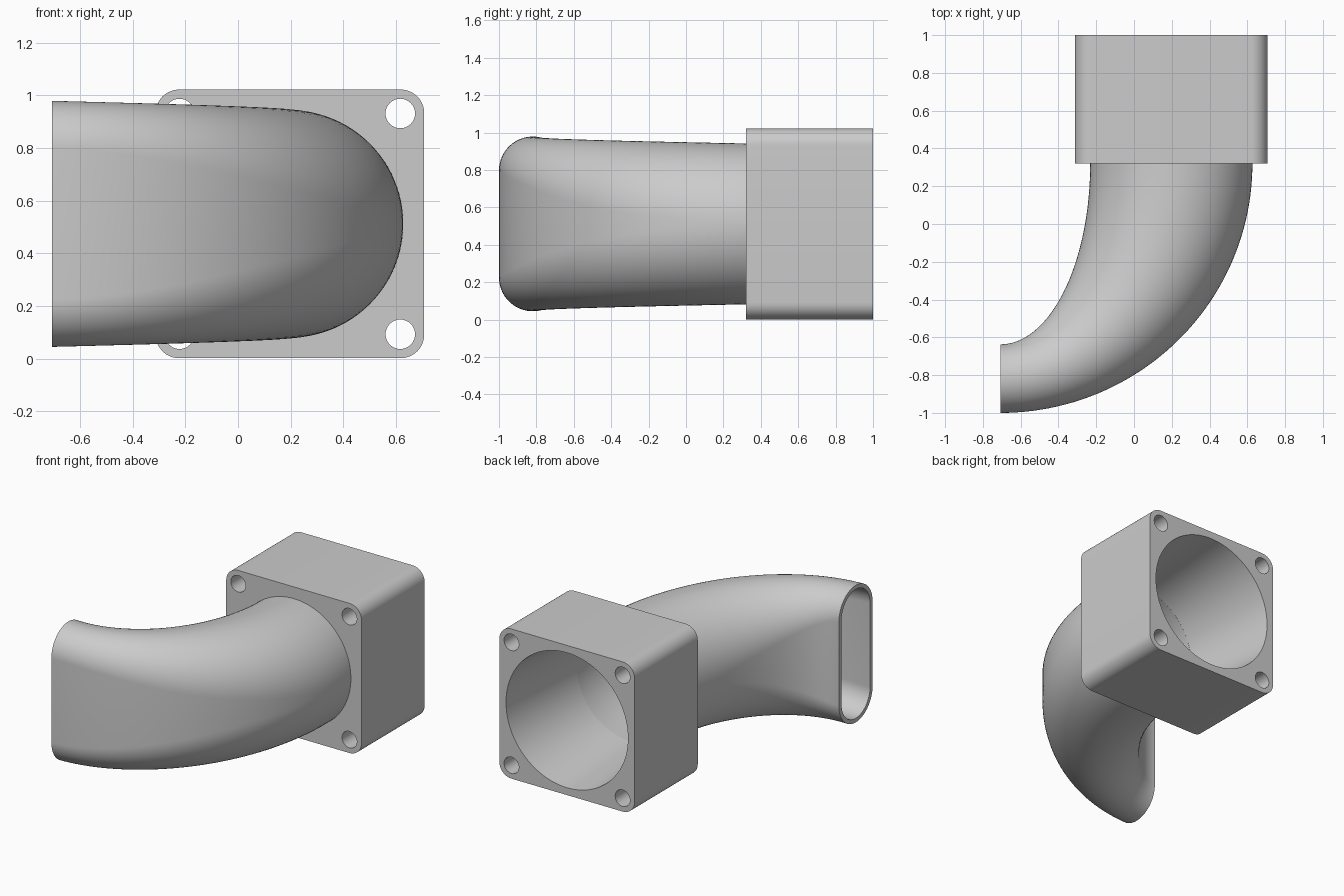
import bpy, bmesh
from math import sin, cos, pi
from mathutils import Vector

cube = bpy.data.objects.get("Cube")
if cube:
    bpy.data.objects.remove(cube, do_unlink=True)

grey = bpy.data.materials.new("light grey plastic")
grey.use_nodes = True
colour = (0.6, 0.6, 0.6, 1)
grey.diffuse_color = colour
grey.node_tree.nodes["Principled BSDF"].inputs["Base Color"].default_value = colour

CX, CZ = 0.197, 0.512        # centre of the square housing
FRONT, BACK = 0.32, 1.0      # housing depth range
HALF, CORNER = 0.51, 0.09
PIPE_R, BORE_R, WALL = 0.43, 0.46, 0.028
END_X = -0.707


def finish(bm, name):
    bmesh.ops.remove_doubles(bm, verts=bm.verts, dist=0.0001)
    bmesh.ops.recalc_face_normals(bm, faces=bm.faces)
    mesh = bpy.data.meshes.new(name)
    bm.to_mesh(mesh)
    bm.free()
    mesh.materials.append(grey)
    obj = bpy.data.objects.new(name, mesh)
    bpy.context.collection.objects.link(obj)
    bpy.ops.object.select_all(action='DESELECT')
    obj.select_set(True)
    bpy.context.view_layer.objects.active = obj
    bpy.ops.object.shade_smooth_by_angle(angle=0.6)


def circle(x, z, r, n):
    return [(x + r * cos(2 * pi * i / n), z + r * sin(2 * pi * i / n)) for i in range(n)]


def rounded_square(half, r, n=10):
    pts = []
    for q, (sx, sz) in enumerate([(1, 1), (-1, 1), (-1, -1), (1, -1)]):
        for i in range(n + 1):
            a = pi / 2 * (q + i / n)
            pts.append((CX + sx * (half - r) + r * cos(a), CZ + sz * (half - r) + r * sin(a)))
    return pts


def ring(bm, points):
    return [bm.verts.new(p) for p in points]


def bridge(bm, a, b):
    for i in range(len(a)):
        j = (i + 1) % len(a)
        bm.faces.new((a[i], a[j], b[j], b[i]))


# Housing: rounded square block with four screw holes and a tapered bore
bm = bmesh.new()
screws = [circle(CX + sx * 0.419, CZ + sz * 0.419, 0.056, 32) for sx in (-1, 1) for sz in (-1, 1)]
walls = [rounded_square(HALF, CORNER)] + screws
plates = []
for y, bore in ((FRONT, PIPE_R - WALL), (BACK, BORE_R)):
    loops = [ring(bm, [(x, y, z) for x, z in pts]) for pts in walls + [circle(CX, CZ, bore, 96)]]
    plates.append(loops)
for a, b in zip(*plates):
    bridge(bm, a, b)
for loops in plates:
    edges = [bm.edges.get((l[i - 1], l[i])) for l in loops for i in range(len(l))]
    bmesh.ops.triangle_fill(bm, edges=edges, use_beauty=True, normal=(0, 1, 0))
finish(bm, "fan_housing")


# Duct: round section at the housing lofted along a bend to a tall slot
def section(t, inset, n=48):
    a = t * pi / 2
    inner = Vector((END_X + 0.475 * cos(a), FRONT - 0.957 * sin(a), CZ))
    outer = Vector((END_X + 1.334 * cos(a), FRONT - 1.32 * sin(a), CZ))
    mid, u = (inner + outer) / 2, (outer - inner).normalized()
    w = (outer - inner).length / 2 - inset
    h = PIPE_R + 0.037 * t - inset
    pts = []
    for side in (1, -1):
        for i in range(n + 1):
            b = pi * i / n
            pts.append(mid + u * (side * w * cos(b)) + Vector((0, 0, side * (max(h - w, 0) + min(w, h) * sin(b)))))
    return pts


bm = bmesh.new()
STEPS = 48
skins = []
for inset in (0, WALL):
    rings = [ring(bm, section(i / STEPS, inset)) for i in range(STEPS + 1)]
    for a, b in zip(rings, rings[1:]):
        bridge(bm, a, b)
    skins.append(rings)
bridge(bm, skins[0][-1], skins[1][-1])
bridge(bm, skins[0][0], skins[1][0])
finish(bm, "curved_duct")
